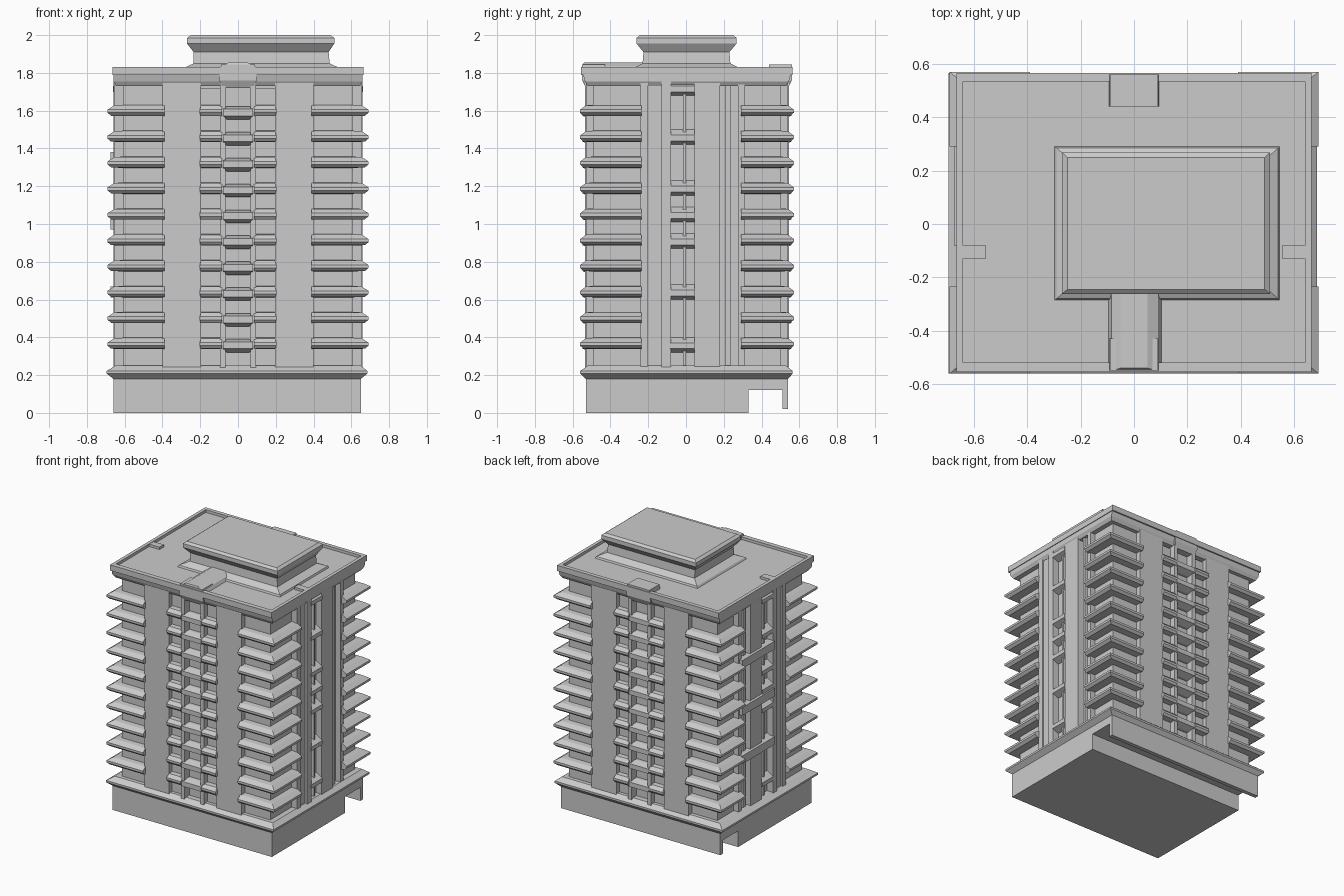
import bpy, bmesh

FLOORS = [0.36 + 0.137 * i for i in range(10)]
X0, X1, Y0, Y1 = -0.655, 0.655, -0.53, 0.54      # flush facade planes


def loft(name, rings):
    """Stack of rectangles (x0, x1, y0, y1, z) joined into one solid."""
    bm = bmesh.new()
    prev = None
    for x0, x1, y0, y1, z in rings:
        cur = [bm.verts.new(p) for p in
               ((x0, y0, z), (x1, y0, z), (x1, y1, z), (x0, y1, z))]
        if prev:
            for i in range(4):
                j = (i + 1) % 4
                bm.faces.new((prev[i], prev[j], cur[j], cur[i]))
        else:
            bm.faces.new(cur[::-1])
        prev = cur
    bm.faces.new(prev)
    me = bpy.data.meshes.new(name)
    bm.to_mesh(me)
    bm.free()
    ob = bpy.data.objects.new(name, me)
    bpy.context.collection.objects.link(ob)
    return ob


def box(name, x0, x1, y0, y1, z0, z1):
    return loft(name, [(x0, x1, y0, y1, z0), (x0, x1, y0, y1, z1)])


def zigzag(levels, wall, lip, z0, z1):
    """(offset, z) profile: recessed wall with a sharp sloping lip per level."""
    pts = [(wall, z0)]
    for z in levels:
        pts += [(wall, z - 0.022), (lip * 0.45, z - 0.02), (lip, z - 0.004),
                (lip, z + 0.012), (0.0, z + 0.035), (wall, z + 0.038)]
    return pts + [(wall, z1)]


# Podium, undercut at the back with a hanging skirt wall
box("podium", -0.66, 0.65, -0.53, 0.33, 0, 0.19)
box("podium_overhang", -0.66, 0.65, 0.33, 0.54, 0.12, 0.19)
box("rear_skirt", -0.66, 0.65, 0.51, 0.54, 0.02, 0.13)
loft("podium_ledge", [(-0.66, 0.65, -0.53, 0.54, 0.18),
                      (-0.695, 0.685, -0.56, 0.565, 0.208),
                      (-0.695, 0.685, -0.56, 0.565, 0.222),
                      (-0.65, 0.65, -0.52, 0.53, 0.25)])

# Recessed inner core
box("tower_core", -0.61, 0.61, -0.48, 0.49, 0.2, 1.79)

# Roof slab, parapet rim
loft("roof_slab", [(-0.645, 0.645, -0.52, 0.53, 1.73),
                   (-0.66, 0.66, -0.535, 0.545, 1.755),
                   (-0.66, 0.66, -0.55, 0.56, 1.812)])
box("parapet_front", -0.665, 0.665, -0.555, -0.52, 1.79, 1.832)
box("parapet_back", -0.665, 0.665, 0.535, 0.565, 1.79, 1.832)
for s in (-1, 1):
    a, b = sorted((s * 0.64, s * 0.665))
    box("parapet_side", a, b, -0.55, 0.56, 1.79, 1.832)

# Corner balcony stacks wrap both faces of every corner
prof = zigzag(FLOORS, -0.045, 0.036, 0.2, 1.76)
for sx in (-1, 1):
    for back in (False, True):
        rings = []
        for d, z in prof:
            xo = (X1 + d) if sx > 0 else (X0 - d)
            xs = sorted((xo, sx * 0.39))
            ys = (0.29, Y1 + d * 0.85) if back else (Y0 - d * 0.85, -0.235)
            rings.append((*xs, *ys, z))
        loft("corner_balconies", rings)

# Front and back facades
for back in (False, True):
    def span(d, depth=0.1):
        return (Y1 - depth, Y1 + d) if back else (Y0 - d, Y0 + depth)
    for sx in (-1, 1):
        # flush wall panels
        box("wall_panel", *sorted((sx * 0.195, sx * 0.40)), *span(0), 0.2, 1.78)
        # stepped bay side ledges
        loft("bay_ledges", [(*sorted((sx * 0.085, sx * (0.196 + max(d, 0) * 0.3))),
                             *span(d), z)
                            for d, z in zigzag(FLOORS, -0.035, 0.022, 0.2, 1.72)])
        # window frame posts
        box("bay_post", *sorted((sx * 0.065, sx * 0.095)), *span(0.005), 0.24, 1.8)
    # middle window sills
    for z in FLOORS:
        loft("bay_sill", [(-0.06, 0.06, *span(-0.03), z - 0.04),
                          (-0.08, 0.08, *span(0.018), z - 0.02),
                          (-0.08, 0.08, *span(0.018), z + 0.015),
                          (-0.06, 0.06, *span(-0.03), z + 0.03)])
    loft("bay_cap", [(-0.08, 0.08, *span(0.0), 1.72),
                     (-0.1, 0.1, *span(0.02), 1.76),
                     (-0.09, 0.09, *span(0.02), 1.845)])

# Side facades
for sx in (-1, 1):
    def out(d, depth=0.1):
        return sorted((sx * (X1 + d), sx * (X1 - depth)))
    box("side_panel", *out(0), -0.24, -0.2, 0.2, 1.8)
    box("side_panel", *out(-0.012), -0.2, -0.13, 0.2, 1.8)
    box("side_post", *out(0.005), -0.13, -0.08, 0.2, 1.83)
    box("side_panel", *out(0), 0.045, 0.18, 0.2, 1.8)
    box("groove_post", *out(-0.02), 0.21, 0.235, 0.2, 1.8)
    box("side_panel", *out(-0.005), 0.275, 0.31, 0.2, 1.8)
    # narrow window strip
    box("strip_mullion", *out(-0.02), -0.015, 0.0, 0.24, 1.75)
    for z in (0.36, 0.64, 0.91, 1.05, 1.19, 1.46, 1.72):
        loft("strip_sill", [(*out(-0.04), -0.085, 0.045, z - 0.04),
                            (*out(0.008), -0.085, 0.045, z - 0.02),
                            (*out(0.008), -0.085, 0.045, z + 0.01),
                            (*out(-0.04), -0.085, 0.045, z + 0.04)])
# cross bars on the left side
for z in (0.64, 1.0, 1.35):
    box("cross_bar", -0.675, -0.6, -0.08, 0.3, z - 0.03, z + 0.03)

# Rooftop plant room with flared foot and cornice
loft("plant_room", [(-0.305, 0.55, -0.29, 0.295, 1.80),
                    (-0.29, 0.54, -0.28, 0.285, 1.825),
                    (-0.235, 0.485, -0.23, 0.235, 1.85),
                    (-0.235, 0.48, -0.225, 0.23, 1.91),
                    (-0.27, 0.51, -0.262, 0.268, 1.955),
                    (-0.27, 0.51, -0.262, 0.268, 1.985),
                    (-0.25, 0.49, -0.245, 0.25, 2.0)])
loft("roof_duct", [(-0.10, 0.11, -0.55, -0.22, 1.80),
                   (-0.085, 0.09, -0.55, -0.22, 1.835),
                   (-0.05, 0.05, -0.54, -0.22, 1.855)])
